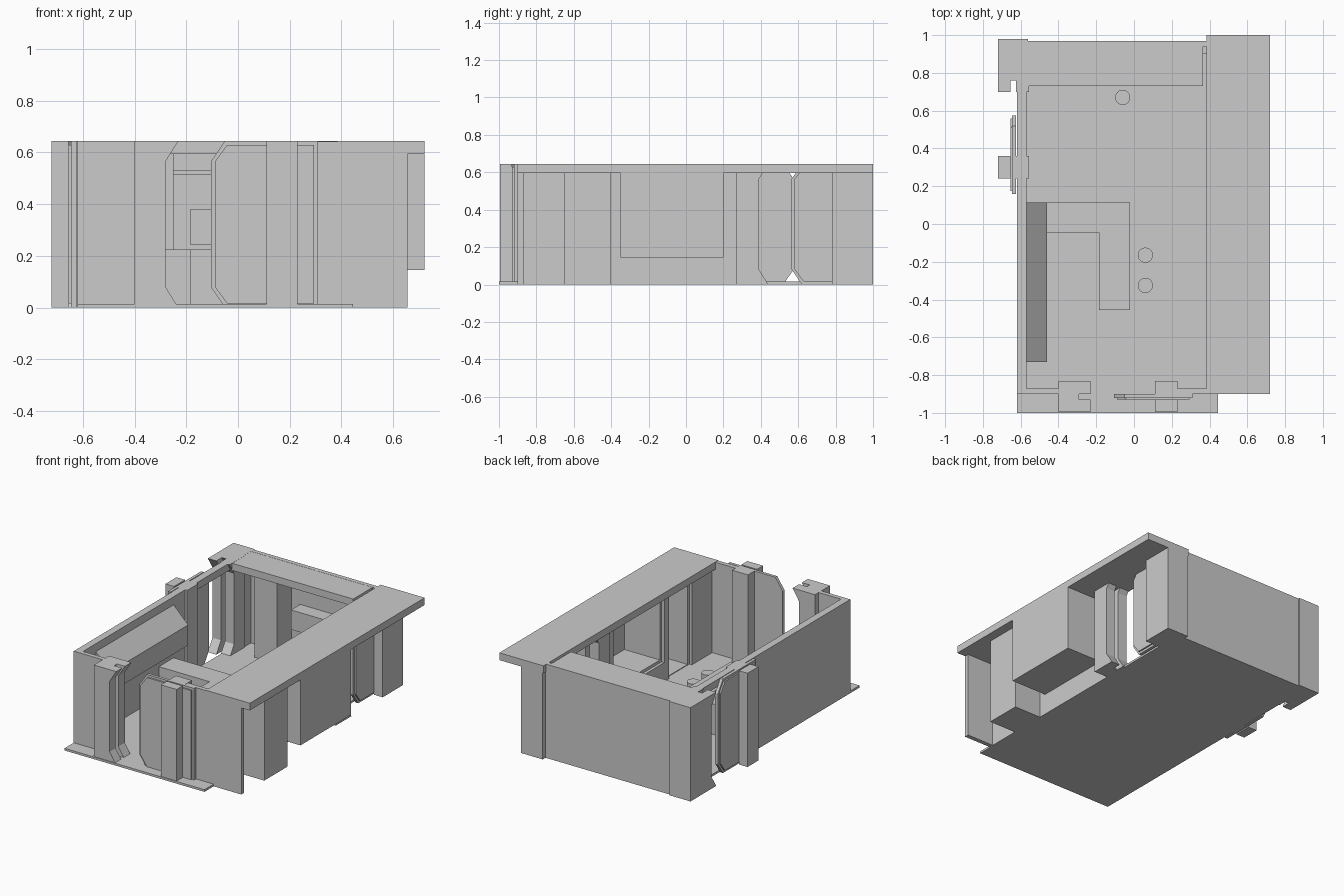
import bpy, bmesh

if "Cube" in bpy.data.objects:
    bpy.data.objects.remove(bpy.data.objects["Cube"])

TOP, RIM = 0.645, 0.595


def make(name, bm):
    bmesh.ops.recalc_face_normals(bm, faces=bm.faces)
    me = bpy.data.meshes.new(name)
    bm.to_mesh(me)
    bm.free()
    ob = bpy.data.objects.new(name, me)
    bpy.context.collection.objects.link(ob)
    return ob


def prism(bm, base, offset):
    """Extrude a 3D polygon along an offset vector."""
    face = bm.faces.new([bm.verts.new(p) for p in base])
    new = bmesh.ops.extrude_face_region(bm, geom=[face])["geom"]
    bmesh.ops.translate(bm, vec=offset, verts=[v for v in new if isinstance(v, bmesh.types.BMVert)])


def boxes(name, *specs):
    """Each spec is x0, x1, y0, y1, z0, z1."""
    bm = bmesh.new()
    for x0, x1, y0, y1, z0, z1 in specs:
        prism(bm, [(x0, y0, z0), (x1, y0, z0), (x1, y1, z0), (x0, y1, z0)], (0, 0, z1 - z0))
    return make(name, bm)


def connector(side, place, h):
    """Slotted socket and chamfered tongue; u runs along the wall, v goes inward."""
    def layer(bm, profile, v0, v1):
        a = [place(u, v0, z) for u, z in profile]
        b = place(0, v1, 0)
        o = place(0, v0, 0)
        prism(bm, a, tuple(p - q for p, q in zip(b, o)))

    def socket(s):
        return [(-.40, 0), (-.23 - s, 0), (-.28 - s, .08), (-.28 - s, .565), (-.23 - s, h), (-.40, h)]

    def tongue(i):
        return [(-.05 + i / 2, i), (.31 - i, i), (.31 - i, h - i), (-.05 + i / 2, h - i),
                (-.105 + i, .565), (-.105 + i, .08)]

    bm = bmesh.new()
    layer(bm, socket(0), 0, .065)
    layer(bm, socket(.06), .065, .095)
    layer(bm, socket(0), .095, .165)
    make(side + "_socket", bm)
    bm = bmesh.new()
    layer(bm, tongue(0), .075, .095)
    layer(bm, tongue(.016), .065, .075)
    make(side + "_tongue", bm)
    bm = bmesh.new()
    block = [(.11, 0), (.23, 0), (.23, h), (.11, h)]
    layer(bm, block, 0, .065)
    layer(bm, block, .095, .165)
    make(side + "_tongue_block", bm)


# interlocking joints on three sides
connector("front", lambda u, v, z: (u, -.995 + v, z), TOP)
connector("left", lambda u, v, z: (-.72 + v, .47 - u, z), TOP)
connector("right", lambda u, v, z: (.555 - v, .67 + u, z), TOP - .003)

# floor
boxes("floor", (-.62, .445, -1, .97, 0, .015))

# outer walls
boxes("front_wall", (-.62, -.36, -.9, -.87, 0, TOP), (.15, .655, -.9, -.87, 0, TOP - .002))
boxes("left_wall", (-.62, -.57, -.9, .28, 0, TOP))
boxes("left_top_lip", (-.62, -.57, .28, .73, RIM, TOP))
boxes("back_wall", (-.62, .39, .94, .97, 0, TOP))
boxes("back_left_corner", (-.72, -.56, .85, .98, 0, TOP))
boxes("back_right_corner", (.39, .555, .785, 1, 0, RIM + .02))
boxes("right_wall", (.41, .45, -.87, -.65, 0, RIM), (.41, .45, -.40, -.35, 0, RIM),
      (.41, .45, -.35, .20, 0, .145), (.41, .45, .20, .29, 0, RIM))

# top flanges
boxes("right_flange", (.385, .72, -.9, 1, RIM, TOP))
boxes("back_flange", (-.60, .365, .73, .955, RIM, TOP - .001))

# hollow pockets bulging from the right wall
def pocket(name, x1, y0, y1, z0):
    t = .02
    boxes(name, (.43, x1, y0, y1, z0, z0 + t), (x1 - t, x1, y0, y1, z0, RIM),
          (.43, x1, y0, y0 + t, z0, RIM), (.43, x1, y1 - t, y1, z0, RIM))


pocket("right_pocket", .72, -.35, .20, .145)
pocket("front_right_pocket", .655, -.65, -.40, 0)

# inner L-shaped plinth
bm = bmesh.new()
prism(bm, [(-.57, .115, .01), (-.02, .115, .01), (-.02, -.455, .01), (-.185, -.455, .01),
           (-.185, -.045, .01), (-.57, -.045, .01)], (0, 0, .215))
make("plinth", bm)

# sloped ledge along the left wall
bm = bmesh.new()
prism(bm, [(-.57, -.73, .59), (-.46, -.73, .48), (-.46, -.73, .34), (-.57, -.73, .34)], (0, .845, 0))
make("sloped_ledge", bm)

# fittings on the inside of the back wall
boxes("back_pillar", (-.42, -.25, .78, .95, 0, RIM))
boxes("back_bracket", (-.185, .15, .84, .95, .245, .38))
boxes("back_rail", (-.25, .385, .90, .95, .515, .53))

# round pegs on the floor
for i, (x, y) in enumerate([(-.06, .67), (.06, -.165), (.06, -.325)]):
    bpy.ops.mesh.primitive_cylinder_add(vertices=32, radius=.04, depth=.17, location=(x, y, .095))
    bpy.context.object.name = f"peg_{i + 1}"
    bpy.ops.object.shade_smooth_by_angle()
